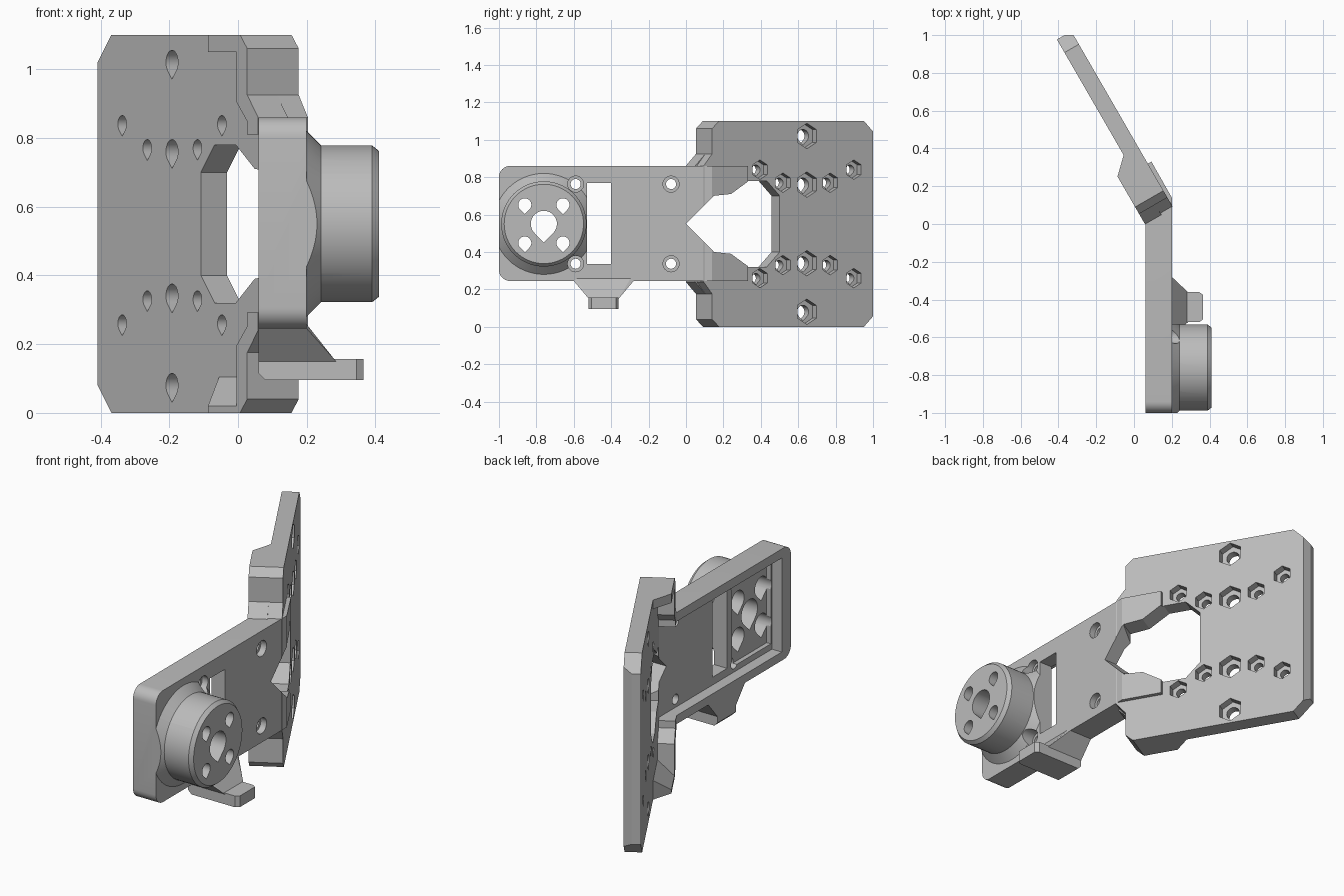
import bpy, bmesh
from math import sin, cos, pi, sqrt
from mathutils import Vector

cube = bpy.data.objects.get("Cube")
if cube:
    bpy.data.objects.remove(cube)

grey = bpy.data.materials.new("light grey plastic")
grey.use_nodes = True
grey.diffuse_color = (0.5, 0.5, 0.5, 1)
grey.node_tree.nodes["Principled BSDF"].inputs["Base Color"].default_value = (0.5, 0.5, 0.5, 1)

MID = 0.55  # height of the symmetry plane
X, Y, Z = Vector((1, 0, 0)), Vector((0, 1, 0)), Vector((0, 0, 1))
ALONG = Vector((-0.5, sqrt(3) / 2, 0))    # direction of the tilted plate
NORMAL = Vector((sqrt(3) / 2, 0.5, 0))    # outward from the tilted plate
SIDE, TILT, PLAN = (Y, Z, X), (ALONG, Z, NORMAL), (X, Y, Z)


def finish(name, bm):
    bmesh.ops.recalc_face_normals(bm, faces=bm.faces)
    mesh = bpy.data.meshes.new(name)
    bm.to_mesh(mesh)
    bm.free()
    mesh.materials.append(grey)
    ob = bpy.data.objects.new(name, mesh)
    bpy.context.scene.collection.objects.link(ob)
    return ob


def prism(name, outline, frame, lo, hi, round_end=0):
    u, v, w = frame
    bm = bmesh.new()
    a, b = [[bm.verts.new(u * p + v * q + w * h) for p, q in outline] for h in (lo, hi)]
    bm.faces.new(a)
    bm.faces.new(b)
    for i in range(len(a)):
        bm.faces.new((a[i - 1], a[i], b[i], b[i - 1]))
    if round_end:
        edges = [e for e in bm.edges if all(k.co.y < -0.99 for k in e.verts)
                 and abs(e.verts[0].co.x - e.verts[1].co.x) > 0.01]
        bmesh.ops.bevel(bm, geom=edges, offset=round_end, segments=8, profile=0.5, affect='EDGES')
    return finish(name, bm)


def hull(name, points):
    bm = bmesh.new()
    for p in points:
        bm.verts.new(p)
    res = bmesh.ops.convex_hull(bm, input=bm.verts)
    loose = [g for g in res["geom_interior"] if isinstance(g, bmesh.types.BMVert)]
    bmesh.ops.delete(bm, geom=loose, context='VERTS')
    bmesh.ops.dissolve_limit(bm, angle_limit=0.01, verts=bm.verts, edges=bm.edges)
    return finish(name, bm)


def box(name, x, y, z):
    return hull(name, [(a, b, c) for a in x for b in y for c in z])


def ring(x, r, n=64):
    return [(x, BOSS_Y + r * cos(2 * pi * i / n), MID + r * sin(2 * pi * i / n)) for i in range(n)]


def circle(u, v, r, n=24):
    return [(u + r * sin(2 * pi * i / n), v + r * cos(2 * pi * i / n)) for i in range(n)]


def teardrop(u, v, r):
    # round on top, 45 degree point at the bottom
    arc = [-pi / 4 + 1.5 * pi * i / 20 for i in range(21)]
    return [(u + r * cos(a), v + r * sin(a)) for a in arc] + [(u, v - r * sqrt(2))]


def mirror_outline(half):
    return [(u, MID + h) for u, h in half] + [(u, MID - h) for u, h in reversed(half)]


def tilt(s, n, z=0):
    return ALONG * s + NORMAL * n + Z * z


def flat(s, n):
    return tuple(tilt(s, n))[:2]


BOSS_Y = -0.76
solids, cuts = [], []

# Arm, with a bent lip lapping over the tilted plate
arm = prism("bracket", [(0.06, -1), (0.2, -1), (0.2, 0.14), flat(0.24, 0.245), flat(0.24, 0.2),
                        flat(0.033, 0.2), flat(0.033, 0.05), (0.06, 0)],
            PLAN, 0.245, 0.86, round_end=0.06)

# Tilted plate
solids.append(prism("plate", mirror_outline([(-0.02, 0.31), (0.033, 0.375), (0.033, 0.51), (0.075, 0.55),
                                             (0.97, 0.55), (1.05, 0.47)]), TILT, 0.135, 0.223))

# Stiffening webs and edge ribs on the inner side of the plate
for side in (1, -1):
    web = [(-0.03, 0.24), (0.096, 0.355), (0.096, 0.55), (0.075, 0.55),
           (0.033, 0.51), (0.033, 0.375), (-0.03, 0.31)]
    solids.append(prism("web", [(s, MID + side * h) for s, h in web], TILT, 0.05, 0.15))
for outer, crest, foot in ((1.1, 1.05, 1.05), (0, 0.02, 0.105)):
    solids.append(hull("edge_rib", [tilt(s, n, z) for s, n, t in
                                    ((0.08, 0.05, crest), (0.2615, 0.05, crest),
                                     (0.08, 0.135, foot), (0.3436, 0.135, foot),
                                     (0.08, 0.15, foot), (0.3436, 0.15, foot))
                                    for z in (outer, t)]))

# Round boss with a conical flange
solids.append(hull("flange", ring(0.19, 0.27) + ring(0.2, 0.27) + ring(0.26, 0.21)))
solids.append(hull("boss", ring(0.185, 0.228) + ring(0.39, 0.228) + ring(0.41, 0.212)))

# Hook under the arm
solids.append(hull("hook_gusset", [(x, y, z) for x0, x1, y0, y1, z in
                                   ((0.065, 0.19, -0.59, -0.29, 0.27), (0.06, 0.2, -0.6, -0.28, 0.245),
                                    (0.06, 0.285, -0.52, -0.36, 0.15))
                                   for x in (x0, x1) for y in (y0, y1)]))
solids.append(hull("hook", [(x, y, z) for x, y0, y1, z in
                            ((0.06, -0.52, -0.36, 0.157), (0.06, -0.52, -0.36, 0.115),
                             (0.08, -0.52, -0.36, 0.095), (0.345, -0.52, -0.36, 0.095),
                             (0.345, -0.52, -0.36, 0.157), (0.365, -0.505, -0.375, 0.095),
                             (0.365, -0.505, -0.375, 0.157))
                            for y in (y0, y1)]))

# Pocket in the back of the arm, deeper in the middle
cuts.append(prism("pocket", [(-0.2, -0.92), (0.12, -0.92), (0.12, 0.062), flat(0.4, 0.135), (-0.2, 0.4)],
                  PLAN, 0.292, 0.81))
cuts.append(box("deep_pocket", (0, 0.145), (-0.91, -0.57), (0.325, 0.78)))
cuts.append(box("window", (0, 0.3), (-0.53, -0.4), (0.335, 0.77)))

# Opening at the bend
cuts.append(prism("bend_notch", [(0, MID), (0.15, MID + 0.15), (0.15, MID - 0.15)], SIDE, 0, 0.4))
cuts.append(prism("plate_opening", mirror_outline([(0.03, 0.15), (0.137, 0.16), (0.247, 0.23),
                                                   (0.37, 0.23), (0.45, 0.15)]), TILT, 0, 0.35))

# Boss holes, with wider bores at the back
cuts.append(prism("centre_hole", teardrop(BOSS_Y, MID, 0.07), SIDE, 0, 0.5))
for dy in (-0.102, 0.102):
    for dz in (-0.102, 0.102):
        cuts.append(prism("horn_hole", teardrop(BOSS_Y + dy, MID + dz, 0.035), SIDE, 0, 0.5))
        cuts.append(prism("horn_bore", teardrop(BOSS_Y + dy, MID + dz, 0.055), SIDE, 0, 0.33))

# Arm screw holes
for y in (-0.59, -0.08):
    for z in (MID - 0.213, MID + 0.213):
        cuts.append(prism("screw_hole", circle(y, z, 0.027), SIDE, 0, 0.3))
        cuts.append(prism("screw_sink", circle(y, z, 0.043), SIDE, 0.165, 0.3))

# Plate holes with hexagonal nut pockets
for s, h, r, nut in ((0.618, 0.47, 0.035, 0.068), (0.618, 0.21, 0.035, 0.068), (0.908, 0.29, 0.025, 0.052),
                     (0.328, 0.29, 0.025, 0.052), (0.762, 0.22, 0.025, 0.052), (0.47, 0.22, 0.025, 0.052)):
    for z in (MID + h, MID - h):
        cuts.append(prism("bolt_hole", teardrop(s, z, r), TILT, 0.02, 0.35))
        cuts.append(prism("nut_pocket", circle(s, z, nut, 6), TILT, 0.18, 0.35))

# Flat trims at both ends
cuts.append(box("front_trim", (-1, 1), (-1.3, -1.0001), (-0.2, 1.3)))
cuts.append(box("back_trim", (-1, 1), (1, 1.3), (-0.2, 1.3)))

# Merge the solids, then make the cuts
bpy.ops.object.select_all(action='DESELECT')
bpy.context.view_layer.objects.active = arm
arm.select_set(True)
for group, operation in ((solids, 'UNION'), (cuts, 'DIFFERENCE')):
    for part in group:
        mod = arm.modifiers.new(part.name, 'BOOLEAN')
        mod.operation, mod.solver, mod.object = operation, 'EXACT', part
        bpy.ops.object.modifier_apply(modifier=mod.name)
        bpy.data.objects.remove(part)

bpy.ops.object.shade_smooth_by_angle(angle=pi / 9)
